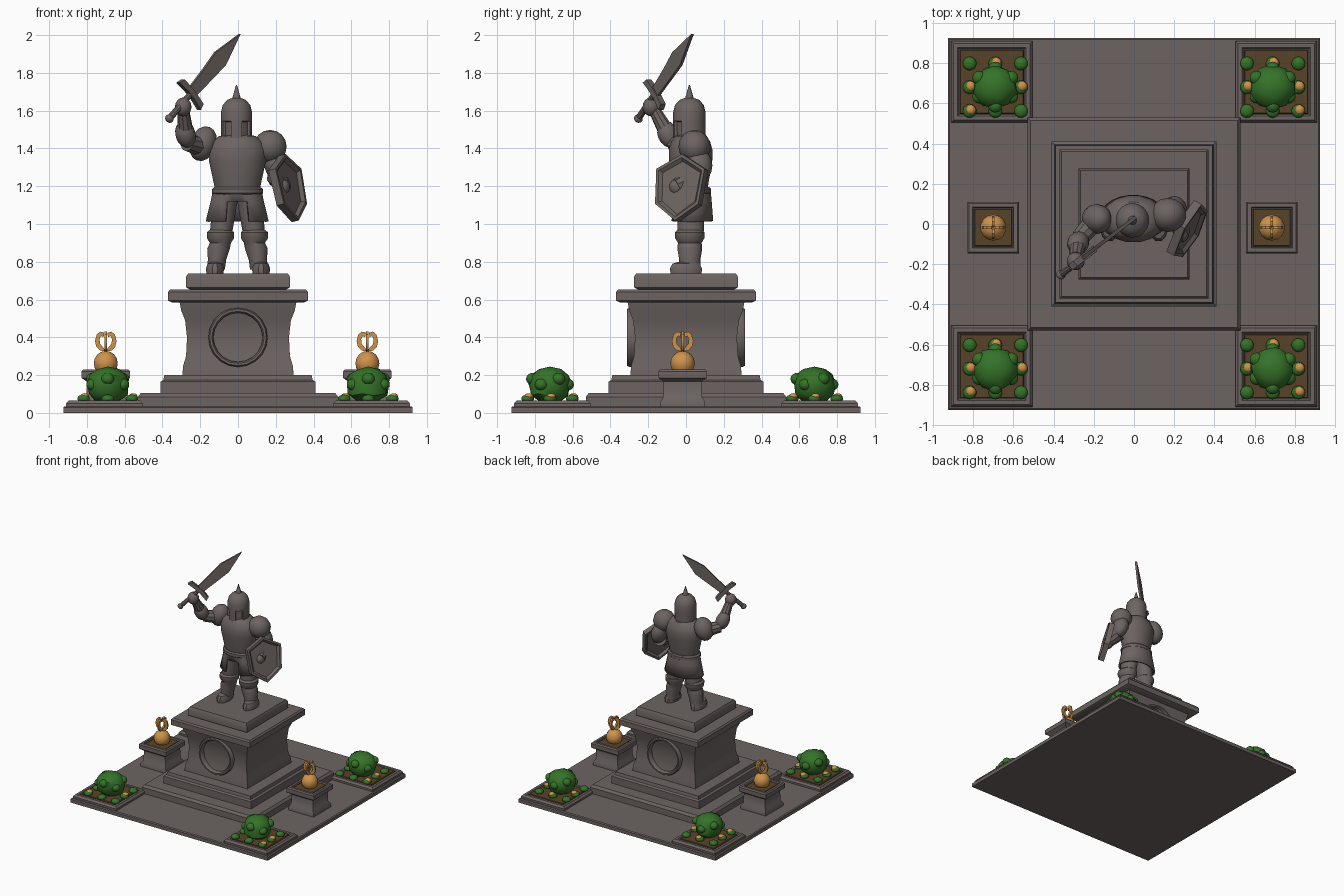
import bpy, bmesh, math, random
from mathutils import Matrix, Vector

random.seed(4)
cube = bpy.data.objects.get("Cube")
if cube:
    bpy.data.objects.remove(cube)


def material(name, rgb):
    m = bpy.data.materials.new(name)
    m.use_nodes = True
    m.diffuse_color = (*rgb, 1)
    m.node_tree.nodes["Principled BSDF"].inputs["Base Color"].default_value = (*rgb, 1)
    return m


STONE = material("grey stone", (0.15, 0.127, 0.12))
LEAF = material("leaf green", (0.035, 0.17, 0.022))
SOIL = material("brown soil", (0.095, 0.055, 0.022))
GOLD = material("gold orange", (0.62, 0.29, 0.07))
made = []


def finish(bm, name, mat):
    bmesh.ops.recalc_face_normals(bm, faces=bm.faces)
    mesh = bpy.data.meshes.new(name)
    bm.to_mesh(mesh)
    bm.free()
    mesh.materials.append(mat)
    ob = bpy.data.objects.new(name, mesh)
    bpy.context.collection.objects.link(ob)
    made.append(ob)
    return ob


def loft_mesh(rows, sides, loc=(0, 0)):
    """Stacked rings; a row is (half x, half y, z, shift x, shift y)."""
    bm = bmesh.new()
    grow = math.sqrt(2) if sides == 4 else 1
    rings = []
    for row in rows:
        rx, ry, z, sx, sy = (*row, 0, 0)[:5]
        ring = []
        for i in range(sides):
            a = 2 * math.pi * (i + 0.5) / sides
            ring.append(bm.verts.new((loc[0] + sx + grow * rx * math.cos(a),
                                      loc[1] + sy + grow * ry * math.sin(a), z)))
        rings.append(ring)
    for low, high in zip(rings, rings[1:]):
        for i in range(sides):
            j = (i + 1) % sides
            bm.faces.new((low[i], low[j], high[j], high[i]))
    bm.faces.new(rings[0])
    bm.faces.new(rings[-1])
    return bm


def loft(name, rows, sides=12, loc=(0, 0), mat=STONE):
    return finish(loft_mesh(rows, sides, loc), name, mat)


def block(name, rows, loc=(0, 0), mat=STONE):
    return loft(name, [(h, h, z) for h, z in rows], 4, loc, mat)


def blob(name, loc, size, mat=STONE, axis=(0, 0, 1)):
    bm = bmesh.new()
    turn = Vector((0, 0, 1)).rotation_difference(Vector(axis)).to_matrix().to_4x4()
    bmesh.ops.create_uvsphere(bm, u_segments=14, v_segments=8, radius=1,
                              matrix=Matrix.Translation(loc) @ turn @ Matrix.Diagonal((*size, 1)))
    return finish(bm, name, mat)


def limb(name, a, b, ra, rb, mat=STONE):
    a, b = Vector(a), Vector(b)
    bm = bmesh.new()
    turn = (b - a).to_track_quat('Z', 'Y').to_matrix().to_4x4()
    bmesh.ops.create_cone(bm, cap_ends=True, segments=10, radius1=ra, radius2=rb,
                          depth=(b - a).length, matrix=Matrix.Translation((a + b) / 2) @ turn)
    return finish(bm, name, mat)


def prism(name, outline, thick, frame, mat=STONE, rim=0):
    """Flat outline given depth, with an optional raised rim on both faces."""
    bm = bmesh.new()
    base = bm.faces.new([bm.verts.new((u, v, -thick / 2)) for u, v in outline])
    top = bmesh.ops.extrude_face_region(bm, geom=[base])["geom"]
    bmesh.ops.translate(bm, vec=(0, 0, thick), verts=[g for g in top if isinstance(g, bmesh.types.BMVert)])
    bmesh.ops.recalc_face_normals(bm, faces=bm.faces)
    if rim:
        caps = [f for f in bm.faces if abs(f.normal.z) > 0.9]
        bmesh.ops.inset_individual(bm, faces=caps, thickness=rim * 0.5, depth=0)
        bmesh.ops.inset_individual(bm, faces=caps, thickness=rim * 0.5, depth=-rim * 0.5)
    bmesh.ops.transform(bm, matrix=frame, verts=bm.verts)
    return finish(bm, name, mat)


def frame(x, y, origin):
    """Placement matrix from two in-plane directions."""
    x = Vector(x).normalized()
    z = x.cross(Vector(y)).normalized()
    y = z.cross(x)
    m = Matrix((x, y, z)).transposed().to_4x4()
    m.translation = origin
    return m


# Stepped plinth and pedestal
block("ground_slab", [(0.925, 0), (0.925, 0.028), (0.918, 0.035)])
block("lower_step", [(0.53, 0.03), (0.53, 0.085), (0.515, 0.105)])
block("upper_step", [(0.41, 0.1), (0.41, 0.165), (0.395, 0.175), (0.39, 0.2)])
block("pedestal_body", [(0.295, 0.2), (0.29, 0.25), (0.275, 0.3), (0.27, 0.4),
                        (0.28, 0.49), (0.3, 0.54), (0.31, 0.59)])
block("cornice", [(0.35, 0.585), (0.37, 0.595), (0.37, 0.64), (0.36, 0.652)])
block("statue_base", [(0.25, 0.65), (0.275, 0.665), (0.275, 0.72), (0.265, 0.737)])

# Round medallions on the front and back
for side, label in ((-1, "front"), (1, "back")):
    ring = [(0.13, 0), (0.13, 0.03), (0.138, 0.042), (0.15, 0.042), (0.157, 0.03), (0.157, 0)]
    bm = bmesh.new()
    loops = [[bm.verts.new((r * math.cos(math.tau * i / 20), side * (0.27 + d),
                            0.4 + r * math.sin(math.tau * i / 20))) for i in range(20)]
             for r, d in ring]
    for a, b in zip(loops, loops[1:]):
        for i in range(20):
            bm.faces.new((a[i - 1], a[i], b[i], b[i - 1]))
    finish(bm, label + "_medallion_ring", STONE)

# Side pots with gold finials
curl = [(0.0, 0.0), (0.03, 0.005), (0.05, 0.025), (0.057, 0.055), (0.048, 0.09), (0.03, 0.105),
        (0.008, 0.1), (0.012, 0.075), (0.025, 0.082), (0.033, 0.065), (0.03, 0.04), (0.012, 0.02)]
for x, label in ((-0.7, "right"), (0.685, "left")):
    at = (x, -0.018)
    block(label + "_pot", [(0.118, 0.035), (0.118, 0.06), (0.102, 0.085), (0.1, 0.165), (0.128, 0.185),
                           (0.128, 0.22), (0.12, 0.23), (0.102, 0.23), (0.098, 0.215)], at)
    block(label + "_pot_soil", [(0.098, 0.2), (0.09, 0.223)], at, SOIL)
    blob(label + "_finial_ball", (*at, 0.262), (0.065, 0.065, 0.066), GOLD)
    for k in range(4):
        a = k * math.pi / 2
        prism(label + "_finial_curl", curl, 0.014,
              frame((math.cos(a), math.sin(a), 0), (0, 0, 1), (*at, 0.325)), GOLD)

# Corner flower beds
for cx in (-0.7, 0.7):
    for cy in (-0.7, 0.7):
        at = (cx * 1.01, cy * 1.01)
        block("flower_bed", [(0.203, 0.03), (0.203, 0.05), (0.19, 0.066), (0.17, 0.066), (0.162, 0.056)], at)
        block("flower_bed_soil", [(0.162, 0.05), (0.155, 0.066)], at, SOIL)
        bx, by = cx * 0.985, cy - 0.02
        bm = bmesh.new()
        bmesh.ops.create_icosphere(bm, subdivisions=2, radius=1)
        for v in bm.verts:
            s = random.uniform(0.92, 1.06)
            flare = 0.112 if v.co.z > -0.2 else 0.118
            v.co = Vector((bx + v.co.x * flare * s, by + v.co.y * flare * s,
                           max(0.06, 0.16 + v.co.z * (0.085 if v.co.z > 0 else 0.13))))
        finish(bm, "bush", LEAF)
        for k in range(6):
            a = k * math.pi / 3 + math.pi / 6
            blob("bush_tuft", (bx + 0.092 * math.cos(a), by + 0.092 * math.sin(a), 0.165 + 0.015 * (-1) ** k),
                 (0.035, 0.035, 0.032), LEAF)
        for i in (-1, 0, 1):
            for j in (-1, 0, 1):
                if i == j == 0:
                    continue
                spot = (bx + i * 0.128, by + j * 0.118)
                bloom = i == 0 and j > 0 or i * j == 0 and i != 0 or j < 0 and i * cx > 0
                blob("sprout", (*spot, 0.075), (0.034, 0.034, 0.022), LEAF)
                if bloom:
                    blob("blossom", (spot[0] + 0.006, spot[1] + 0.006, 0.088), (0.024, 0.024, 0.016), GOLD)

# Legs
for s, label in ((-1, "right"), (1, "left")):
    x = s * 0.09
    loft(label + "_thigh", [(0.06, 0.07, 0.93, x), (0.07, 0.08, 1.16, s * 0.06)], loc=(-0.003, 0.025))
    loft(label + "_greave", [(0.05, 0.06, 0.76, s * 0.115), (0.05, 0.058, 0.81, s * 0.108),
                             (0.062, 0.068, 0.87, s * 0.1), (0.058, 0.065, 0.9, x), (0.074, 0.08, 0.925, x),
                             (0.075, 0.082, 0.955, x), (0.06, 0.068, 0.968, x)], loc=(-0.003, 0.02))
    loft(label + "_foot", [(0.046, 0.085, 0.735), (0.05, 0.088, 0.765), (0.04, 0.074, 0.79),
                           (0.02, 0.04, 0.8)], loc=(s * 0.122, 0.0))

# Split armour skirt, open at the front centre
skirt = loft_mesh([(0.128, 0.1, 1.19), (0.142, 0.107, 1.12), (0.168, 0.115, 1.015)], 24, (-0.004, 0.03))
gap = [f for f in skirt.faces if f.calc_center_median().z < 1.08 and f.normal.length >= 0
       and len(f.verts) == 4 and f.calc_center_median().y < 0 and abs(f.calc_center_median().x + 0.004) < 0.045]
bottom = [f for f in skirt.faces if len(f.verts) > 4 and f.calc_center_median().z < 1.05]
bmesh.ops.delete(skirt, geom=gap + bottom, context='FACES')
tassets = finish(skirt, "armour_skirt", STONE)
tassets.modifiers.new("thickness", 'SOLIDIFY').thickness = 0.014

# Torso, belt and helmet
loft("torso", [(0.12, 0.09, 1.18), (0.133, 0.1, 1.24), (0.153, 0.116, 1.33), (0.158, 0.118, 1.39),
               (0.14, 0.105, 1.435), (0.1, 0.085, 1.465), (0.05, 0.05, 1.475)], 16, (-0.003, 0.025))
loft("belt", [(0.125, 0.1, 1.155), (0.138, 0.108, 1.163), (0.138, 0.108, 1.185), (0.125, 0.1, 1.195)],
     16, (-0.003, 0.027))
helm = loft_mesh([(0.083, 0.084, 1.43), (0.084, 0.086, 1.545), (0.084, 0.086, 1.59), (0.074, 0.076, 1.63),
                  (0.05, 0.052, 1.657), (0.022, 0.022, 1.668), (0.003, 0.003, 1.735)], 18, (-0.008, 0.018))
eyes = []
for f in helm.faces:
    c = f.calc_center_median()
    if 1.46 < c.z < 1.52 and c.y < -0.02 and 0.015 < abs(c.x + 0.008) < 0.065:
        eyes.append(f)
bmesh.ops.recalc_face_normals(helm, faces=helm.faces)
bmesh.ops.inset_region(helm, faces=eyes, thickness=0.005, depth=-0.016)
finish(helm, "helmet", STONE)

# Raised right arm
blob("right_shoulder", (-0.185, 0.025, 1.425), (0.072, 0.075, 0.095), axis=(0.35, 0, 0.9))
limb("right_upper_arm", (-0.19, 0.02, 1.41), (-0.27, -0.07, 1.43), 0.055, 0.045)
blob("right_forearm", (-0.278, -0.095, 1.475), (0.054, 0.055, 0.075), axis=(-0.25, -0.35, 0.9))
limb("right_wrist", (-0.28, -0.11, 1.5), (-0.29, -0.165, 1.6), 0.042, 0.032)
blob("right_hand", (-0.29, -0.185, 1.62), (0.045, 0.045, 0.05))

# Sword
aim = Vector((0.24, 0.185, 0.28)).normalized()
across = Vector((0.553, 0.422, -0.719))
hilt = Vector((-0.25, -0.165, 1.69))
limb("sword_grip", hilt - aim * 0.2, hilt, 0.018, 0.016)
blob("sword_pommel", hilt - aim * 0.195, (0.024, 0.024, 0.02), axis=aim)
prism("sword_guard", [(-0.1, -0.02), (-0.03, -0.012), (0.03, -0.012), (0.1, -0.02), (0.09, 0.014),
                      (0.03, 0.02), (-0.03, 0.02), (-0.09, 0.014)], 0.034, frame(across, aim, hilt))
prism("sword_blade", [(-0.03, 0), (0.03, 0), (0.042, 0.15), (0.05, 0.26), (0.0, 0.445),
                      (-0.045, 0.26), (-0.036, 0.15)], 0.018, frame(across, aim, hilt + aim * 0.01))

# Left arm and shield
blob("left_shoulder", (0.17, 0.045, 1.41), (0.09, 0.085, 0.088))
blob("left_upper_arm", (0.2, 0.065, 1.31), (0.062, 0.075, 0.095), axis=(-0.3, 0, 0.9))
limb("left_forearm", (0.205, 0.06, 1.25), (0.24, -0.05, 1.2), 0.055, 0.042)
blob("left_hand", (0.235, -0.045, 1.195), (0.04, 0.045, 0.045))
prism("shield", [(0.0, -0.18), (0.13, -0.09), (0.145, 0.1), (0.0, 0.18), (-0.145, 0.1), (-0.13, -0.09)],
      0.044, frame((0.14, 0.26, 0), (-0.09, 0, 0.35), (0.268, -0.03, 1.19)), rim=0.036)

# Smooth shading with crisp edges
bpy.ops.object.select_all(action='DESELECT')
for ob in made:
    ob.select_set(True)
bpy.context.view_layer.objects.active = made[0]
bpy.ops.object.shade_smooth_by_angle(angle=math.radians(35))
